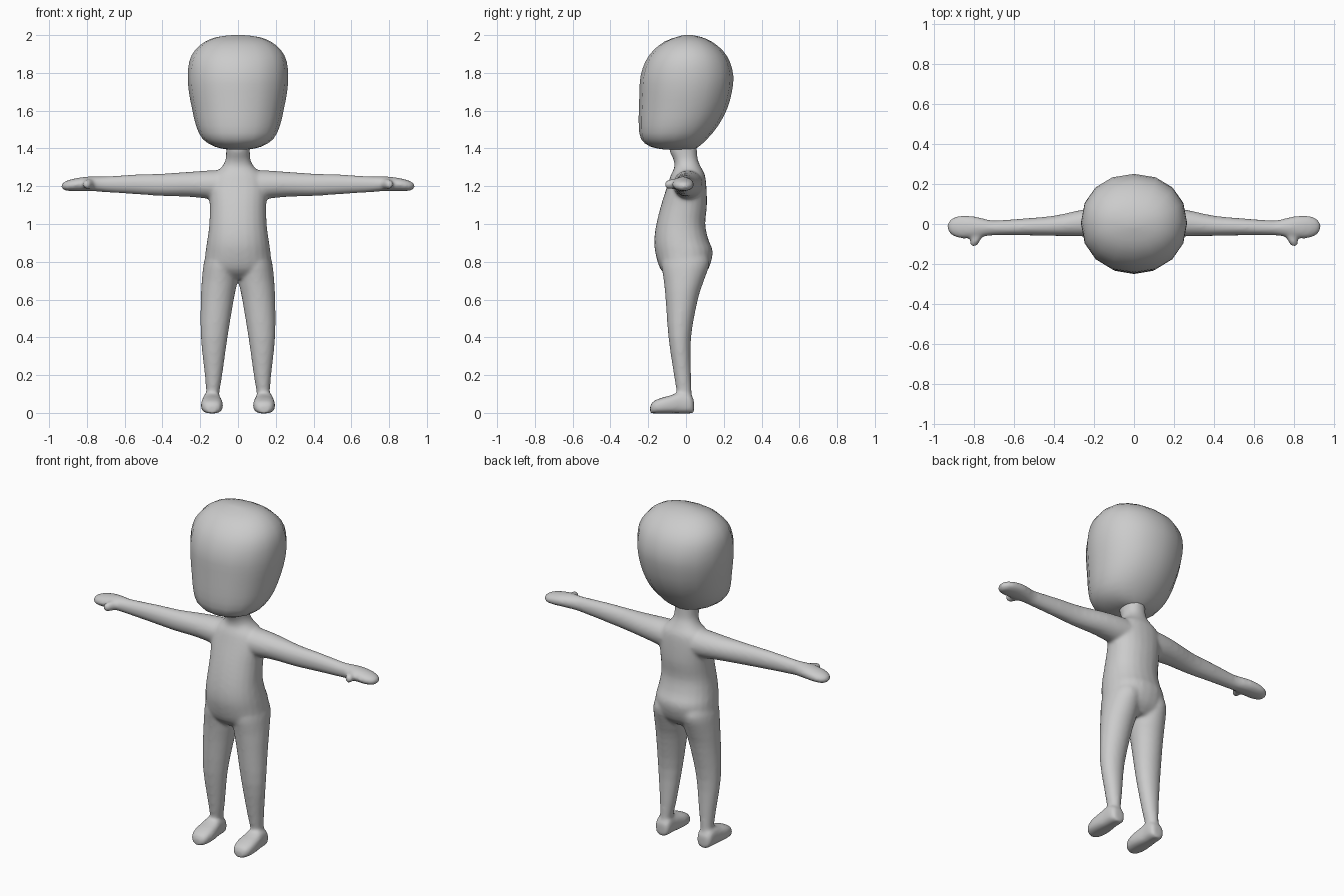
import bpy, bmesh, math
from mathutils import Vector

skin = bpy.data.materials.new("plain grey")
skin.diffuse_color = (0.6, 0.6, 0.6, 1)


def catmull(stations, steps):
    """Smoothly interpolate rows of numbers."""
    out, last = [], len(stations) - 1
    for i in range(last):
        p = [stations[min(max(i + k, 0), last)] for k in (-1, 0, 1, 2)]
        for s in range(steps):
            t = s / steps
            out.append([b + 0.5 * t * (c - a + t * (2 * a - 5 * b + 4 * c - d
                        + t * (3 * (b - c) + d - a))) for a, b, c, d in zip(*p)])
    return out + [list(stations[-1])]


def loft(bm, axis, stations, sides=24, power=2.0, steps=3):
    """Skin of oval rings; each station is (t, low a, high a, low b, high b)."""
    rings = []
    for t, a0, a1, b0, b1 in catmull(stations, steps):
        ring = []
        for k in range(sides):
            ang = 2 * math.pi * k / sides
            c, s = math.cos(ang), math.sin(ang)
            a = (a0 + a1) / 2 + (a1 - a0) / 2 * math.copysign(abs(c) ** (2 / power), c)
            b = (b0 + b1) / 2 + (b1 - b0) / 2 * math.copysign(abs(s) ** (2 / power), s)
            co = {"x": (t, a, b), "y": (a, t, b), "z": (a, b, t)}[axis]
            ring.append(bm.verts.new(co))
        rings.append(ring)
    for r, q in zip(rings, rings[1:]):
        for k in range(sides):
            j = (k + 1) % sides
            bm.faces.new((r[k], r[j], q[j], q[k]))
    bm.faces.new(rings[0][::-1])
    bm.faces.new(rings[-1])


def mirror_x(bm):
    """Copy everything to the other side."""
    dup = bmesh.ops.duplicate(bm, geom=bm.verts[:] + bm.edges[:] + bm.faces[:])["geom"]
    for v in dup:
        if isinstance(v, bmesh.types.BMVert):
            v.co.x = -v.co.x


def finish(bm, name):
    bmesh.ops.recalc_face_normals(bm, faces=bm.faces[:])
    mesh = bpy.data.meshes.new(name)
    bm.to_mesh(mesh)
    bm.free()
    mesh.materials.append(skin)
    for p in mesh.polygons:
        p.use_smooth = True
    obj = bpy.data.objects.new(name, mesh)
    bpy.context.collection.objects.link(obj)
    return obj


# Limbs, made on one side and mirrored
bm = bmesh.new()
# leg
loft(bm, "z", [(0.05, 0.10, 0.17, -0.045, 0.032), (0.1, 0.10, 0.168, -0.048, 0.03),
               (0.2, 0.083, 0.176, -0.064, 0.027), (0.4, 0.055, 0.197, -0.093, 0.027),
               (0.6, 0.022, 0.197, -0.108, 0.063), (0.7, 0.003, 0.192, -0.118, 0.095),
               (0.8, 0.0, 0.18, -0.13, 0.125), (0.88, 0.02, 0.15, -0.10, 0.09)])
# foot
loft(bm, "y", [(-0.19, 0.115, 0.16, -0.002, 0.035), (-0.175, 0.092, 0.184, -0.003, 0.06),
               (-0.13, 0.08, 0.196, -0.003, 0.08), (-0.08, 0.082, 0.194, -0.003, 0.093),
               (-0.03, 0.09, 0.188, -0.003, 0.11), (0.02, 0.092, 0.184, -0.003, 0.10),
               (0.042, 0.105, 0.168, -0.002, 0.07)], power=2.7)
# arm and hand
loft(bm, "x", [(0.0, -0.07, 0.09, 1.13, 1.28), (0.12, -0.07, 0.09, 1.13, 1.285),
               (0.25, -0.063, 0.074, 1.143, 1.277), (0.4, -0.06, 0.042, 1.148, 1.267),
               (0.55, -0.057, 0.028, 1.158, 1.262), (0.7, -0.057, 0.018, 1.168, 1.252),
               (0.75, -0.063, 0.027, 1.172, 1.252), (0.81, -0.072, 0.04, 1.174, 1.25),
               (0.87, -0.072, 0.042, 1.174, 1.24), (0.91, -0.058, 0.03, 1.176, 1.228),
               (0.928, -0.04, 0.012, 1.185, 1.217), (0.936, -0.02, -0.005, 1.196, 1.206)])
# thumb
loft(bm, "y", [(-0.112, 0.795, 0.812, 1.202, 1.216), (-0.104, 0.782, 0.822, 1.188, 1.23),
               (-0.08, 0.768, 0.82, 1.184, 1.238), (-0.04, 0.745, 0.81, 1.185, 1.24)], sides=12)
mirror_x(bm)

# Torso and neck
loft(bm, "z", [(z, -w, w, y0, y1) for z, w, y0, y1 in (
    (0.71, 0.12, -0.08, 0.07), (0.76, 0.175, -0.135, 0.118), (0.85, 0.172, -0.163, 0.142),
    (0.92, 0.162, -0.168, 0.118), (1.0, 0.152, -0.157, 0.102), (1.1, 0.15, -0.132, 0.111),
    (1.2, 0.155, -0.10, 0.108), (1.26, 0.135, -0.08, 0.10), (1.3, 0.088, -0.062, 0.08),
    (1.34, 0.066, -0.066, 0.063), (1.39, 0.063, -0.088, 0.058), (1.45, 0.063, -0.09, 0.056))],
    power=2.2)
body = finish(bm, "body")

# Fuse body parts into one soft skin
fuse = body.modifiers.new("fuse", "REMESH")
fuse.mode = "VOXEL"
fuse.voxel_size = 0.009
fuse.use_smooth_shade = True
soften = body.modifiers.new("soften", "SMOOTH")
soften.factor = 0.5
soften.iterations = 10

# Head: round from above, flat face, tapering to the neck at the back
bm = bmesh.new()
loft(bm, "z", [(z, -w, w, y0, y1) for z, w, y0, y1 in (
    (1.395, 0.06, -0.12, 0.045), (1.41, 0.125, -0.19, 0.068), (1.45, 0.187, -0.238, 0.112),
    (1.52, 0.222, -0.25, 0.17), (1.61, 0.243, -0.249, 0.218), (1.7, 0.26, -0.246, 0.243),
    (1.78, 0.266, -0.241, 0.251), (1.86, 0.258, -0.215, 0.232), (1.92, 0.228, -0.172, 0.193),
    (1.965, 0.175, -0.115, 0.137), (1.99, 0.11, -0.05, 0.08), (2.0, 0.03, -0.01, 0.03))],
    sides=16, power=2.15, steps=2)
finish(bm, "head")
